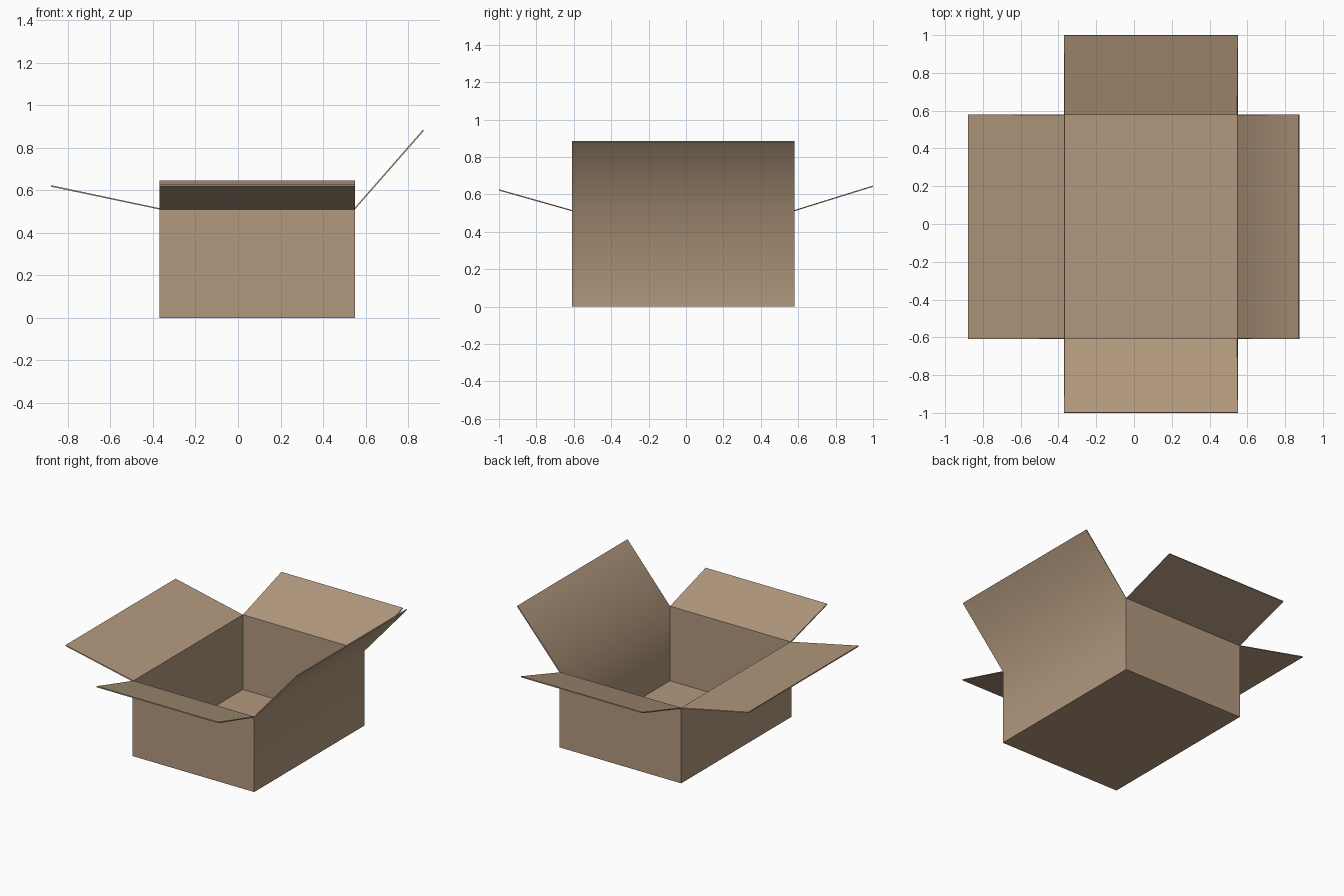
import bpy, bmesh, math

cube = bpy.data.objects.get("Cube")
if cube:
    bpy.data.objects.remove(cube, do_unlink=True)

# Cardboard colour
card = bpy.data.materials.new("tan_cardboard")
colour = (0.45, 0.32, 0.21, 1)
card.use_nodes = True
card.diffuse_color = colour
card.node_tree.nodes["Principled BSDF"].inputs["Base Color"].default_value = colour

# Box extents and sheet thickness
left, right, front, back, height = -0.37, 0.55, -0.61, 0.58, 0.51
thickness = 0.007
corners = [(left, front), (right, front), (right, back), (left, back)]

# Each flap: offset of its free edge from its hinge, in the order of the walls
flaps = [(0, -0.39, 0.11), (0.325, 0, 0.37), (0, 0.42, 0.13), (-0.51, 0, 0.107)]

bm = bmesh.new()
base = [bm.verts.new((x, y, 0)) for x, y in corners]
rim = [bm.verts.new((x, y, height)) for x, y in corners]

# Floor, then a wall and a hinged flap on every side
bm.faces.new(base[::-1])
for i, (dx, dy, dz) in enumerate(flaps):
    j = (i + 1) % 4
    bm.faces.new((base[i], base[j], rim[j], rim[i]))
    tip = [bm.verts.new((corners[k][0] + dx, corners[k][1] + dy, height + dz)) for k in (j, i)]
    bm.faces.new((rim[i], rim[j], *tip))

mesh = bpy.data.meshes.new("open_carton")
bm.to_mesh(mesh)
bm.free()
mesh.materials.append(card)
carton = bpy.data.objects.new("open_carton", mesh)
bpy.context.collection.objects.link(carton)

# Give the sheet its thickness, inward from the outer surface
for ob in bpy.context.selected_objects:
    ob.select_set(False)
carton.select_set(True)
bpy.context.view_layer.objects.active = carton
solid = carton.modifiers.new("thickness", "SOLIDIFY")
solid.thickness = thickness
solid.offset = -1
bpy.ops.object.modifier_apply(modifier=solid.name)

# Soft fold on the steep flap, crisp folds elsewhere
bpy.ops.object.shade_smooth_by_angle(angle=math.radians(55))
